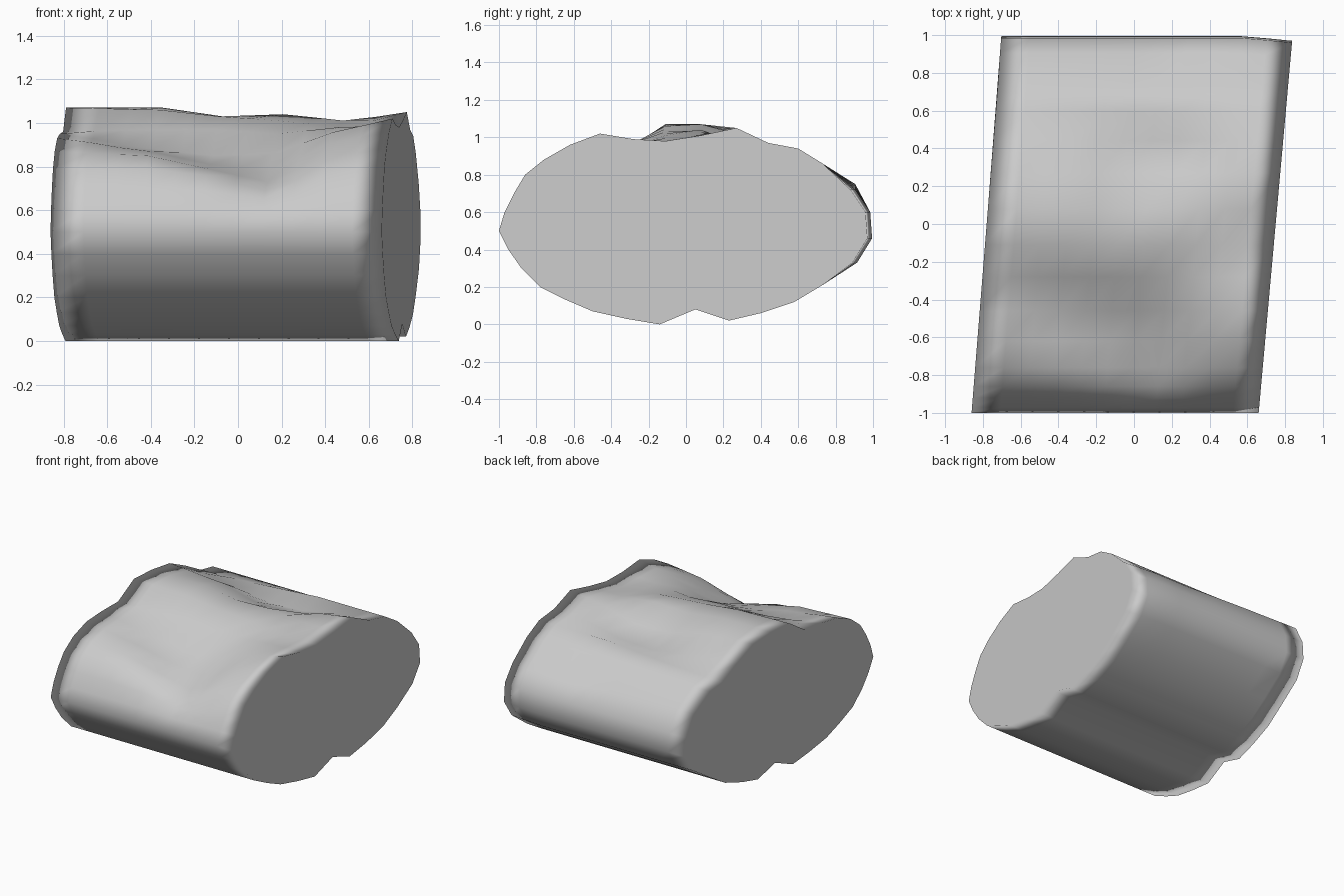
import bpy, bmesh

# Lower half of the cross-section (y, z), from back round the underside to the front
LOWER = [(0.96, 0.6), (0.97, 0.46), (0.89, 0.33), (0.73, 0.21), (0.58, 0.12), (0.4, 0.06),
         (0.23, 0.02), (0.05, 0.08), (-0.14, 0.0), (-0.32, 0.03), (-0.5, 0.07),
         (-0.64, 0.13), (-0.78, 0.2), (-0.88, 0.3), (-0.95, 0.4), (-1.0, 0.5)]

# Upper half: shared y positions, front to back, and heights at stations along the length
UPPER_Y = [-0.97, -0.92, -0.86, -0.76, -0.62, -0.46, -0.28, -0.11,
           0.08, 0.27, 0.44, 0.6, 0.73, 0.88]
HEIGHTS = [
    (0.00, [.60, .70, .79, .87, .93, .95, .96, 1.07, 1.07, 1.05, .97, .88, .86, .75]),
    (0.28, [.60, .70, .79, .85, .87, .88, .97, 1.06, 1.07, 1.02, .92, .90, .86, .74]),
    (0.46, [.60, .69, .76, .79, .81, .85, .97, 1.03, 1.03, .95, .88, .92, .86, .73]),
    (0.64, [.59, .65, .69, .73, .78, .86, .95, 1.01, 1.04, .94, .89, .94, .86, .72]),
    (0.83, [.60, .68, .77, .85, .91, .96, .98, .98, 1.01, 1.01, .95, .94, .86, .72]),
    (1.00, [.60, .70, .80, .88, .96, 1.02, .99, .98, 1.01, 1.05, .97, .94, .86, .72]),
]


def height(i, t):
    """Smoothly blend the upper heights between neighbouring stations."""
    for (t0, h0), (t1, h1) in zip(HEIGHTS, HEIGHTS[1:]):
        if t <= t1:
            k = (t - t0) / (t1 - t0)
            k = 0.5 * k + 0.5 * k * k * (3 - 2 * k)
            return h0[i] + (h1[i] - h0[i]) * k


def section(t):
    """Closed cross-section at fraction t, sheared so both ends slant."""
    ring = []
    for y, z in LOWER + [(y, height(i, t)) for i, y in enumerate(UPPER_Y)]:
        x0, x1 = -0.78 + 0.08 * y, 0.75 + 0.09 * y
        if y > 0.85:                      # back swells slightly away from the right end
            y += 0.025 * min(1, (1 - t) * 6)
        ring.append((x0 + (x1 - x0) * t, y, z))
    return ring


# Stone body: lofted rings with capped ends
bm = bmesh.new()
stations = [0, 0.1, 0.19, 0.28, 0.37, 0.46, 0.55, 0.64, 0.73, 0.82, 0.91, 1]
rings = [[bm.verts.new(p) for p in section(t)] for t in stations]
for a, b in zip(rings, rings[1:]):
    n = len(a)
    for i in range(n):
        j = (i + 1) % n
        bm.faces.new((a[i], a[j], b[j], b[i]))
for end in (rings[0], rings[-1]):
    bm.faces.new(end)
for f in bm.faces:
    f.smooth = True
bmesh.ops.recalc_face_normals(bm, faces=bm.faces)
mesh = bpy.data.meshes.new("stone_block")
bm.to_mesh(mesh)
bm.free()
obj = bpy.data.objects.new("stone_block", mesh)
bpy.context.collection.objects.link(obj)

# Large end faces dominate the rim shading, so ends look flat and rims look soft
weighted = obj.modifiers.new("soft_rims", 'WEIGHTED_NORMAL')
weighted.mode = 'FACE_AREA'
weighted.weight = 100
